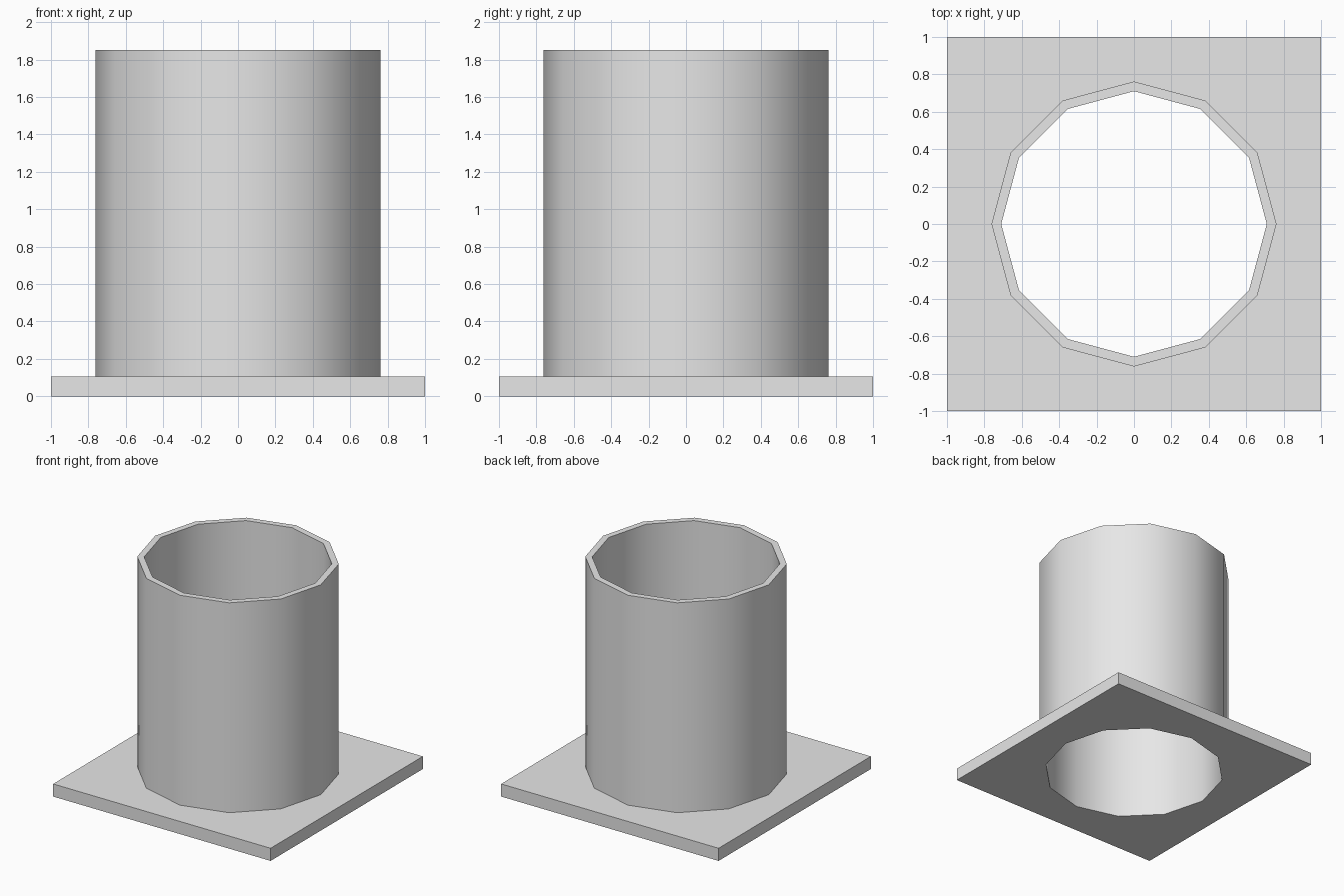
import bpy, bmesh, math

if "Cube" in bpy.data.objects:
    bpy.data.objects.remove(bpy.data.objects["Cube"])

PLATE_H, TOTAL_H = 0.105, 1.85
OUTER_R, INNER_R, SIDES = 0.762, 0.71, 12
HOLE_R, HOLE_POS = 0.088, 0.79

grey = bpy.data.materials.new("plain grey")
grey.use_nodes = True
colour = (0.8, 0.8, 0.8, 1)
grey.diffuse_color = colour
grey.node_tree.nodes["Principled BSDF"].inputs["Base Color"].default_value = colour


def add_object(name, bm):
    bmesh.ops.recalc_face_normals(bm, faces=bm.faces)
    mesh = bpy.data.meshes.new(name)
    bm.to_mesh(mesh)
    bm.free()
    mesh.materials.append(grey)
    obj = bpy.data.objects.new(name, mesh)
    bpy.context.collection.objects.link(obj)
    return obj


def select_only(obj):
    bpy.ops.object.select_all(action="DESELECT")
    obj.select_set(True)
    bpy.context.view_layer.objects.active = obj


def smooth(obj):
    select_only(obj)
    bpy.ops.object.shade_smooth_by_angle(angle=math.radians(32))


def ring(bm, radius, z):
    # One corner of the polygon points along +x
    steps = [math.tau * i / SIDES for i in range(SIDES)]
    return [bm.verts.new((radius * math.cos(a), radius * math.sin(a), z)) for a in steps]


def cut_round(target, radius, sides, x=0, y=0):
    # Through-hole made with a temporary prism
    bm = bmesh.new()
    bmesh.ops.create_cone(bm, cap_ends=True, segments=sides, radius1=radius,
                          radius2=radius, depth=1)
    # Turn so that a corner lies exactly on the x axis
    first = bm.verts[:][0].co
    turn = -math.atan2(first.y, first.x)
    for v in bm.verts:
        c, s = math.cos(turn), math.sin(turn)
        v.co.x, v.co.y = v.co.x * c - v.co.y * s + x, v.co.x * s + v.co.y * c + y
    cutter = add_object("hole_cutter", bm)
    cutter.hide_render = True
    mod = target.modifiers.new("hole", "BOOLEAN")
    mod.operation, mod.solver, mod.object = "DIFFERENCE", "EXACT", cutter
    select_only(target)
    bpy.ops.object.modifier_apply(modifier=mod.name)
    bpy.data.objects.remove(cutter)


# Square base plate with central bore and four bolt holes
bm = bmesh.new()
bmesh.ops.create_cube(bm, size=2)
for v in bm.verts:
    v.co.z = PLATE_H if v.co.z > 0 else 0
plate = add_object("base_plate", bm)
cut_round(plate, INNER_R, SIDES)
for sx in (-1, 1):
    for sy in (-1, 1):
        cut_round(plate, HOLE_R, 24, sx * HOLE_POS, sy * HOLE_POS)
smooth(plate)

# Open twelve-sided tube standing on the plate
bm = bmesh.new()
rings = [ring(bm, OUTER_R, PLATE_H), ring(bm, OUTER_R, TOTAL_H),
         ring(bm, INNER_R, TOTAL_H), ring(bm, INNER_R, PLATE_H)]
for low, high in zip(rings, rings[1:]):
    for i in range(SIDES):
        j = (i + 1) % SIDES
        bm.faces.new((low[i], low[j], high[j], high[i]))
tube = add_object("tube", bm)
# Face the walls outward from the solid
if tube.data.polygons[0].normal.dot(tube.data.polygons[0].center) < 0:
    tube.data.flip_normals()
smooth(tube)
